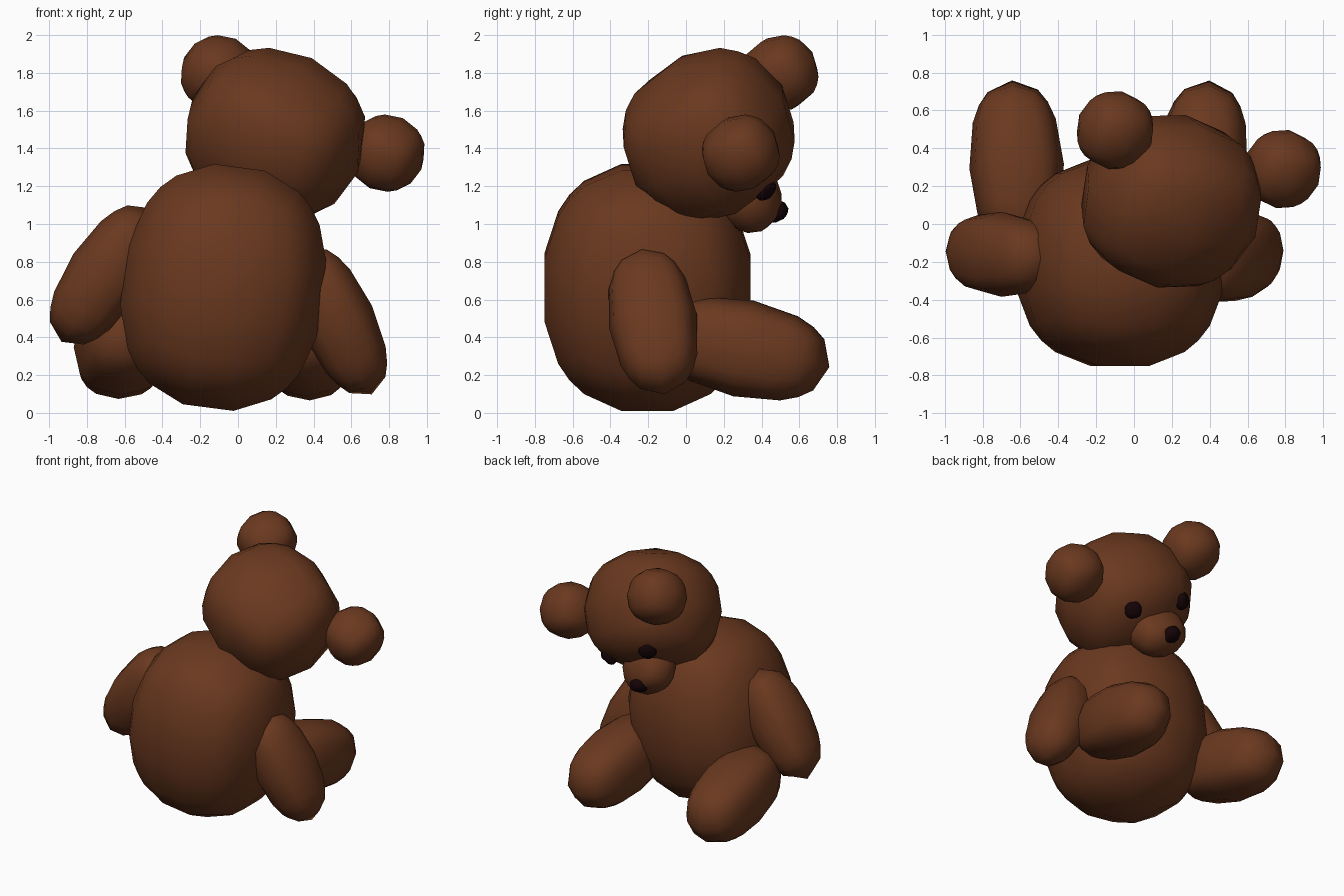
import bpy, bmesh
from mathutils import Vector, Matrix

if "Cube" in bpy.data.objects:
    bpy.data.objects.remove(bpy.data.objects["Cube"])


def material(name, rgb):
    m = bpy.data.materials.new(name)
    m.diffuse_color = (*rgb, 1)
    m.use_nodes = True
    m.node_tree.nodes["Principled BSDF"].inputs["Base Color"].default_value = m.diffuse_color
    return m


FUR = material("brown_fur", (0.143, 0.040, 0.0135))
DARK = material("dark_button", (0.007, 0.001, 0.002))


def frame(long_axis, side_hint):
    """Rotation whose local z follows long_axis and local x is near side_hint."""
    z = Vector(long_axis).normalized()
    x = Vector(side_hint)
    x = (x - z * x.dot(z)).normalized()
    return Matrix((x, z.cross(x), z)).transposed()


def blob(name, centre, radii, rot, power=2.0, mat=FUR, cuts=3):
    """Plump rounded cube with even quads, shaped as a superellipsoid."""
    bm = bmesh.new()
    bmesh.ops.create_cube(bm, size=2)
    bmesh.ops.subdivide_edges(bm, edges=bm.edges[:], cuts=cuts, use_grid_fill=True)
    for v in bm.verts:
        d = Vector([c * (1.28 - 0.28 * c * c) for c in v.co]).normalized()
        d /= sum(abs(c) ** power for c in d) ** (1 / power)
        v.co = rot @ Vector([c * r for c, r in zip(d, radii)]) + Vector(centre)
    mesh = bpy.data.meshes.new(name)
    bm.to_mesh(mesh)
    bm.free()
    mesh.materials.append(mat)
    mesh.polygons.foreach_set("use_smooth", [True] * len(mesh.polygons))
    ob = bpy.data.objects.new(name, mesh)
    bpy.context.collection.objects.link(ob)
    return ob


# Torso, leaning slightly sideways
blob("body", (-0.075, -0.205, 0.664), (0.555, 0.568, 0.668),
     frame((0.13, 0, 1), (1, 0, 0)), 2.22, cuts=4)

# Head frame: x across the ears, y out of the face, z up through the crown
crown = Vector((0.352, 0.854, 0.390))
across = Vector((0.88, -0.21, -0.43))
head_rot = frame(crown, across)
HEAD = Vector((0.197, 0.12, 1.472))
blob("head", HEAD, (0.488, 0.436, 0.462), head_rot, 2.12)


def on_head(x, y, z):
    return HEAD + head_rot @ Vector((x, y, z))


# Muzzle and nose
blob("muzzle", on_head(-0.01, 0.41, 0.015), (0.215, 0.195, 0.165), head_rot)
blob("nose", on_head(-0.015, 0.55, 0.1), (0.068, 0.052, 0.068), head_rot, mat=DARK, cuts=2)

# Ears and eyes
for side, label in ((1, "right"), (-1, "left")):
    ear = (-0.10, 0.495, 1.795) if side < 0 else (0.785, 0.29, 1.375)
    blob(label + "_ear", ear, (0.208, 0.203, 0.212), head_rot)
    eye = on_head(side * 0.22, 0.35, 0.205)
    out = (eye - HEAD).normalized()
    blob(label + "_eye", eye - out * 0.012, (0.066, 0.066, 0.045),
         frame(out, across), mat=DARK, cuts=2)

# Arms
blob("left_arm", (-0.70, -0.16, 0.73), (0.205, 0.225, 0.425),
     frame((-0.55, 0.05, -0.83), (1, 0, 0)), 2.15)
blob("right_arm", (0.53, -0.175, 0.485), (0.198, 0.235, 0.43),
     frame((0.41, 0.14, -0.89), (1, 0, 0)), 2.15)

# Legs, stretched forward with the feet drooping
blob("left_leg", (-0.62, 0.305, 0.345), (0.25, 0.255, 0.465),
     frame((-0.05, 0.96, -0.21), (1, 0, 0)), 2.2)
blob("right_leg", (0.36, 0.305, 0.34), (0.24, 0.258, 0.465),
     frame((0.08, 0.96, -0.21), (1, 0, 0)), 2.2)
